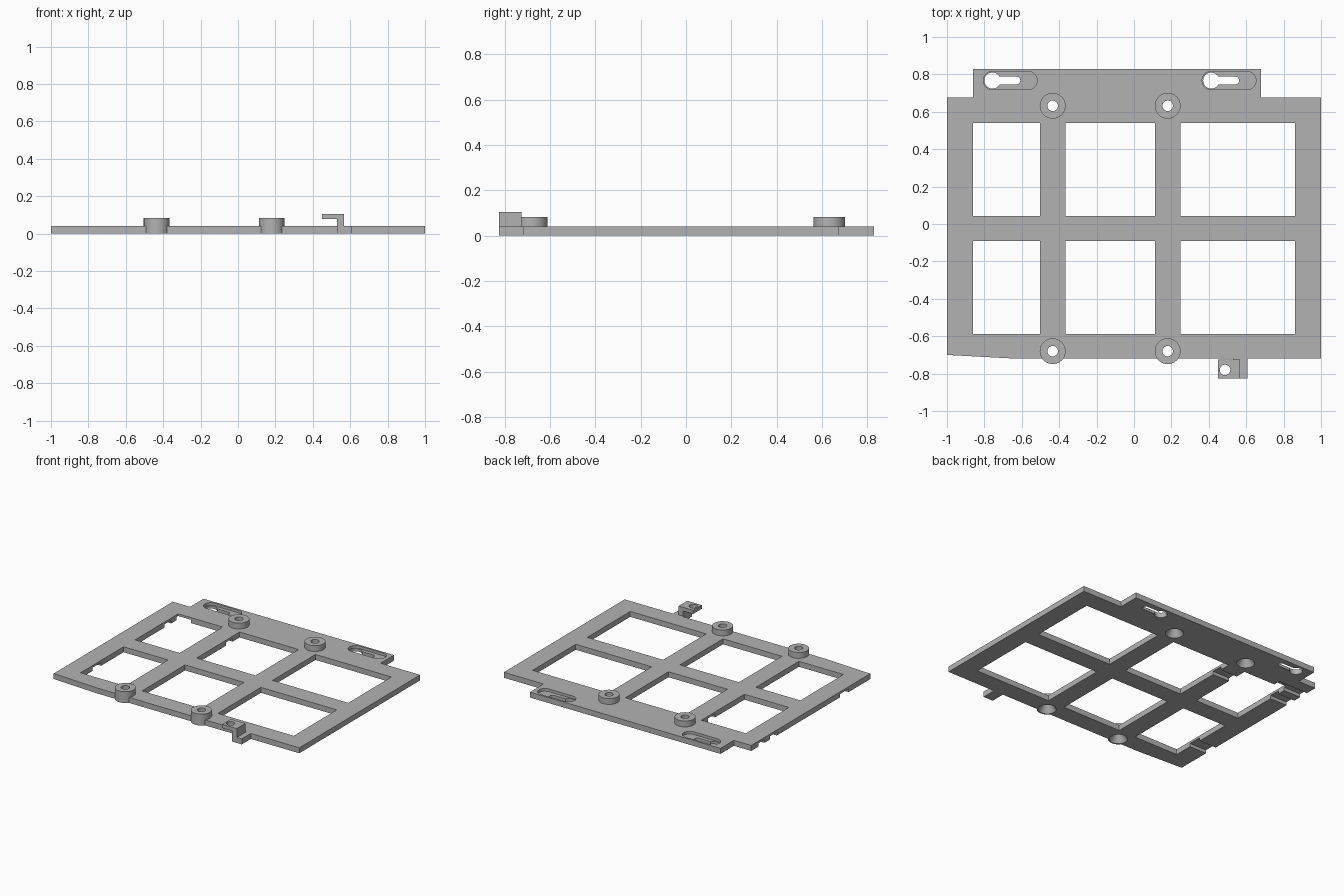
import bpy, bmesh, math

cube = bpy.data.objects.get("Cube")
if cube:
    bpy.data.objects.remove(cube, do_unlink=True)

grey = bpy.data.materials.new("plain_grey")
grey.use_nodes = True
grey.diffuse_color = (0.45, 0.45, 0.45, 1)
grey.node_tree.nodes["Principled BSDF"].inputs["Base Color"].default_value = grey.diffuse_color

T = 0.04  # plate thickness


def make(name, bm):
    bmesh.ops.recalc_face_normals(bm, faces=bm.faces)
    mesh = bpy.data.meshes.new(name)
    bm.to_mesh(mesh)
    bm.free()
    mesh.materials.append(grey)
    ob = bpy.data.objects.new(name, mesh)
    bpy.context.scene.collection.objects.link(ob)
    return ob


def prism(name, points, z0, z1):
    bm = bmesh.new()
    face = bm.faces.new([bm.verts.new((x, y, z0)) for x, y in points])
    top = bmesh.ops.extrude_face_region(bm, geom=[face])["geom"]
    verts = [v for v in top if isinstance(v, bmesh.types.BMVert)]
    bmesh.ops.translate(bm, verts=verts, vec=(0, 0, z1 - z0))
    return make(name, bm)


def box(name, x0, x1, y0, y1, z0, z1):
    return prism(name, [(x0, y0), (x1, y0), (x1, y1), (x0, y1)], z0, z1)


def stadium(name, x0, x1, y, r, z0, z1, n=24):
    """Round-ended slot; x0 and x1 are the end centres."""
    pts = []
    for cx, start in ((x1, -math.pi / 2), (x0, math.pi / 2)):
        for i in range(n + 1):
            a = start + math.pi * i / n
            pts.append((cx + r * math.cos(a), y + r * math.sin(a)))
    return prism(name, pts, z0, z1)


def cone(name, x, y, r0, r1, z0, z1):
    bm = bmesh.new()
    bmesh.ops.create_cone(bm, cap_ends=True, segments=48, radius1=r0, radius2=r1, depth=z1 - z0)
    bmesh.ops.translate(bm, verts=bm.verts, vec=(x, y, (z0 + z1) / 2))
    return make(name, bm)


def combine(target, tool, operation="DIFFERENCE"):
    mod = target.modifiers.new("cut", "BOOLEAN")
    mod.operation, mod.solver, mod.object = operation, "EXACT", tool
    bpy.context.view_layer.objects.active = target
    bpy.ops.object.modifier_apply(modifier=mod.name)
    bpy.data.objects.remove(tool, do_unlink=True)


# Base plate with rear tab and slightly tapered front corner
plate = prism("base_plate", [
    (-1, -0.70), (-0.63, -0.72), (1, -0.72), (1, 0.675), (0.68, 0.675),
    (0.68, 0.83), (-0.86, 0.83), (-0.86, 0.675), (-1, 0.675)], 0, T)

# Six windows
for x0, x1 in ((-0.862, -0.502), (-0.365, 0.112), (0.248, 0.862)):
    for y0, y1 in ((-0.587, -0.09), (0.043, 0.54)):
        combine(plate, box("window_cutter", x0, x1, y0, y1, -0.1, 0.2))

# Cable grooves in the underside
for x0, x1, y0, y1 in ((-1.1, -0.76, 0.52, 0.59), (-1.1, -0.3, 0.38, 0.46),
                       (-1.1, -0.8, -0.45, -0.35)):
    combine(plate, box("groove_cutter", x0, x1, y0, y1, -0.1, 0.024))

# Keyhole slots: shallow pocket on top, keyhole right through
for x in (-0.757, 0.413):
    combine(plate, stadium("pocket_cutter", x, x + 0.19, 0.767, 0.049, 0.02, 0.2))
    combine(plate, cone("keyhole_cutter", x, 0.767, 0.043, 0.043, -0.1, 0.1))
    combine(plate, stadium("slot_cutter", x, x + 0.128, 0.767, 0.021, -0.1, 0.1))

# Screw bosses, countersunk from below
for x in (-0.435, 0.18):
    for y in (-0.68, 0.632):
        combine(plate, cone("boss", x, y, 0.069, 0.069, 0, 0.083), "UNION")
        combine(plate, cone("hole_cutter", x, y, 0.028, 0.028, -0.1, 0.2))
        combine(plate, cone("sink_cutter", x, y, 0.062, 0.028, -0.003, 0.05))

# Hooked cable clip on the front edge
clip = box("cable_clip", 0.53, 0.608, -0.825, -0.72, 0, T)
combine(clip, box("clip_post", 0.53, 0.568, -0.825, -0.725, 0, 0.105), "UNION")
combine(clip, box("clip_arm", 0.45, 0.568, -0.825, -0.725, 0.078, 0.105), "UNION")
combine(clip, cone("clip_hole_cutter", 0.487, -0.78, 0.028, 0.028, 0.05, 0.2))

# Smooth round walls, keep edges sharp
for ob in (plate, clip):
    bpy.ops.object.select_all(action="DESELECT")
    ob.select_set(True)
    bpy.context.view_layer.objects.active = ob
    bpy.ops.object.shade_smooth_by_angle(angle=math.radians(30))
